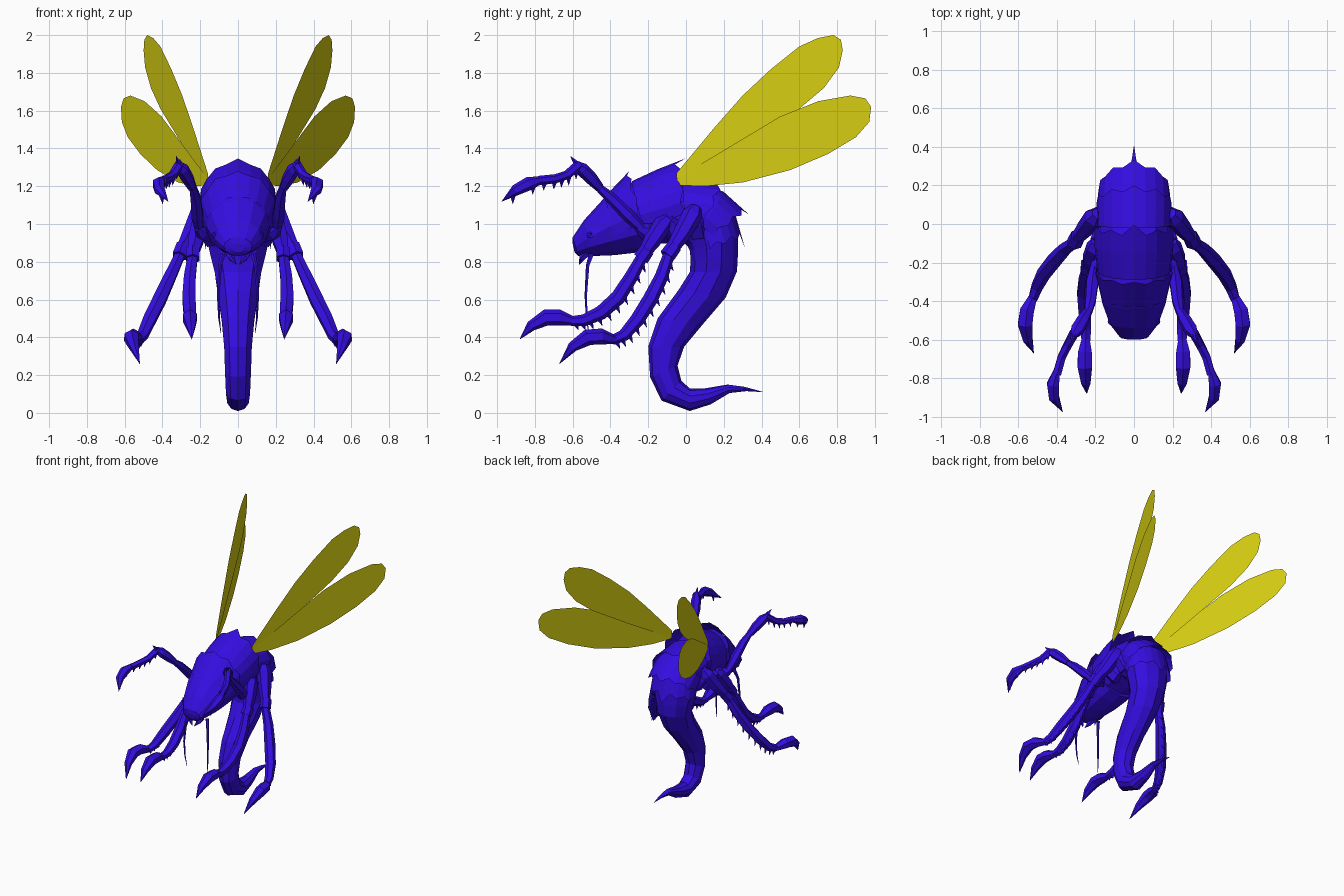
import bpy, bmesh
from math import sin, cos, pi, radians
from mathutils import Vector as V


def material(name, rgb):
    m = bpy.data.materials.new(name)
    m.diffuse_color = (*rgb, 1)
    return m


BLUE = material("blue_shell", (0.035, 0.004, 0.75))
YELLOW = material("yellow_wing", (0.68, 0.62, 0.006))


def finish(bm, name, mat=BLUE, mirror=False):
    bmesh.ops.recalc_face_normals(bm, faces=bm.faces)
    me = bpy.data.meshes.new(name)
    bm.to_mesh(me)
    bm.free()
    me.materials.append(mat)
    ob = bpy.data.objects.new(name, me)
    bpy.context.collection.objects.link(ob)
    if mirror:
        ob.modifiers.new("mirror", "MIRROR").use_mirror_merge = False
    return ob


def bridge(bm, rings, closed=True):
    """Join rings of points with quads, cap the ends of closed ones."""
    rows = [[bm.verts.new(p) for p in r] for r in rings]
    n = len(rows[0])
    for a, b in zip(rows, rows[1:]):
        for i in range(n if closed else n - 1):
            j = (i + 1) % n
            bm.faces.new((a[i], a[j], b[j], b[i]))
    if closed:
        bm.faces.new(rows[0])
        bm.faces.new(rows[-1])


def section(s, angles):
    """Ellipse between a back point and a belly point in the yz plane."""
    ty, tz, by, bz, w = s
    top, bot = V((0, ty, tz)), V((0, by, bz))
    c, a = (top + bot) / 2, (top - bot) / 2
    return [c + a * cos(t) + V((w * sin(t), 0, 0)) for t in angles]


def body(name, sections, n):
    bm = bmesh.new()
    ang = [2 * pi * i / n for i in range(n)]
    bridge(bm, [section(s, ang) for s in sections])
    return finish(bm, name)


def plate(name, sections, spike, teeth=0.025):
    """Open armour arch with a toothed rear edge and a central spike."""
    bm = bmesh.new()
    ang = [radians(a) for a in range(-108, 109, 18)]
    rings = [section(s, ang) for s in sections]
    for i, p in enumerate(rings[-1]):
        d = (p - rings[-2][i]).normalized()
        rings[-1][i] = p + d * (spike if i == 6 else teeth * (i % 2 == 0))
    bridge(bm, rings, False)
    return finish(bm, name)


def tube(bm, pts, n=6):
    """Tapered tube through (x, y, z, radius) points."""
    ps = [V(p[:3]) for p in pts]
    rings = []
    for i, p in enumerate(ps):
        t = (ps[min(i + 1, len(ps) - 1)] - ps[max(i - 1, 0)]).normalized()
        u = t.cross(V((1, 0, 0.01))).normalized()
        v = t.cross(u)
        r = max(pts[i][3], 0.001)
        rings.append([p + (u * cos(2 * pi * k / n) + v * sin(2 * pi * k / n)) * r for k in range(n)])
    bridge(bm, rings)


def spines(bm, pts, count, d, length=0.03):
    """Row of small backward thorns along the underside of a tube."""
    d = V(d).normalized()
    for k in range(count):
        f = (k + 0.5) / count * (len(pts) - 1)
        i = int(f)
        a, b = V(pts[i]), V(pts[i + 1])
        q = a.lerp(b, f - i)
        p, r = q.xyz, q.w
        tip = p + d * (r + length) + (b.xyz - a.xyz).normalized() * 0.012
        tube(bm, [(*(p + d * r * 0.5), 0.016), (*tip, 0)], 4)


def limb(name, segments, thorns):
    bm = bmesh.new()
    for s in segments:
        tube(bm, s)
    for idx, count, d in thorns:
        spines(bm, segments[idx], count, d)
    return finish(bm, name, mirror=True)


# Head, thorax and curled abdomen: (back y, z, belly y, z, half width)
body("head", [(-.60, .895, -.59, .85, .03), (-.60, .93, -.57, .83, .075),
              (-.54, 1.02, -.50, .83, .125), (-.44, 1.13, -.38, .835, .165),
              (-.35, 1.21, -.25, .85, .185), (-.25, 1.22, -.16, .87, .18)], 12)
body("thorax_and_abdomen", [
    (-.28, 1.20, -.2, .89, .175), (-.12, 1.25, -.08, .90, .185), (.03, 1.22, -.02, .91, .185),
    (.16, 1.18, 0, .89, .18), (.25, 1.06, .01, .88, .175), (.275, .93, .02, .86, .165),
    (.275, .84, .025, .81, .15), (.27, .75, .02, .745, .13), (.21, .61, -.04, .65, .112),
    (.09, .47, -.15, .50, .09), (-.01, .35, -.20, .35, .077), (-.045, .25, -.19, .19, .072),
    (-.025, .17, -.13, .065, .067), (.02, .13, .02, .01, .06), (.10, .13, .13, .045, .045),
    (.22, .15, .23, .105, .027), (.31, .138, .32, .115, .015), (.405, .112, .405, .11, .001)], 10)

# Overlapping armour plates
plate("head_crest", [(-.43, 1.145, -.35, .835, .168), (-.315, 1.265, -.2, .86, .2)], .02, .02)
plate("neck_plate", [(-.29, 1.225, -.2, .87, .19), (-.15, 1.29, -.08, .88, .205),
                     (-.06, 1.325, 0, .9, .205)], .06)
plate("back_plate_front", [(-.02, 1.24, 0, .9, .19), (.17, 1.215, .04, .89, .195)], .03)
plate("back_plate_middle", [(.13, 1.2, .02, .89, .185), (.2, 1.17, .03, .89, .19),
                            (.30, 1.08, .04, .88, .185)], .045)
plate("back_plate_rear", [(.25, 1.09, .03, .88, .175), (.29, .95, .03, .86, .178)], .085)

# Eyes, mandibles and hanging feelers
bm = bmesh.new()
bmesh.ops.create_icosphere(bm, subdivisions=1, radius=.024)
bmesh.ops.translate(bm, verts=bm.verts, vec=(.115, -.505, .94))
finish(bm, "eye", mirror=True)
bm = bmesh.new()
tube(bm, [(.05, -.52, .85, .022), (.035, -.55, .82, .018), (.008, -.565, .785, 0)], 5)
finish(bm, "mandible", mirror=True)
bm = bmesh.new()
tube(bm, [(.08, -.50, .84, .014), (.095, -.52, .78, .010), (.105, -.53, .62, .007),
          (.10, -.525, .5, .005), (.09, -.515, .42, .001)], 5)
finish(bm, "feeler", mirror=True)

# Three pairs of limbs: coxa, femur, shin and claw as (x, y, z, radius)
DOWN_BACK = (0, .6, -.8)
limb("raised_arm", [
    [(.14, -.17, .95, .05), (.19, -.22, .96, .045), (.215, -.26, .98, .02)],
    [(.205, -.23, .97, .025), (.215, -.30, 1.04, .035), (.225, -.40, 1.14, .03), (.24, -.47, 1.2, .02)],
    [(.24, -.455, 1.19, .024), (.265, -.50, 1.24, .034), (.295, -.55, 1.29, .036), (.32, -.585, 1.32, .018)],
    [(.31, -.565, 1.315, .026), (.345, -.63, 1.26, .024), (.375, -.69, 1.24, .024), (.40, -.78, 1.23, .025)],
    [(.40, -.76, 1.235, .018), (.42, -.83, 1.215, .036), (.415, -.90, 1.18, .03), (.37, -.975, 1.12, 0)],
], [(2, 4, (.2, -.6, .8)), (3, 5, (0, .2, -1)), (4, 2, (0, .2, -1))])
limb("middle_leg", [
    [(.12, -.03, .92, .06), (.17, -.07, .98, .055), (.2, -.1, 1.02, .035)],
    [(.195, -.09, 1.03, .03), (.2, -.12, 1.0, .05), (.225, -.18, .91, .046), (.24, -.225, .84, .032)],
    [(.24, -.205, .865, .04), (.24, -.24, .815, .042)],
    [(.24, -.23, .83, .03), (.255, -.29, .72, .036), (.26, -.36, .61, .04),
     (.255, -.45, .53, .038), (.25, -.54, .49, .032), (.25, -.61, .485, .026)],
    [(.25, -.59, .485, .022), (.255, -.67, .505, .042), (.255, -.74, .505, .043),
     (.25, -.82, .46, .028), (.245, -.88, .39, 0)],
], [(3, 10, DOWN_BACK)])
limb("rear_leg", [
    [(.12, .06, .95, .06), (.17, .05, 1.02, .055), (.2, .04, 1.07, .03)],
    [(.19, .055, 1.09, .03), (.205, .035, 1.05, .055), (.25, -.02, .95, .048), (.30, -.08, .86, .032)],
    [(.29, -.06, .885, .04), (.31, -.1, .83, .042)],
    [(.305, -.09, .84, .03), (.36, -.13, .72, .036), (.415, -.19, .60, .04),
     (.47, -.26, .49, .038), (.505, -.33, .41, .032), (.525, -.39, .385, .026)],
    [(.52, -.37, .385, .022), (.555, -.45, .405, .042), (.565, -.52, .40, .043),
     (.55, -.60, .35, .028), (.52, -.67, .26, 0)],
], [(3, 10, DOWN_BACK)])


# Thin wings: side outline (y, z) leaning outward toward the tip
def wing(name, outline, lean):
    bm = bmesh.new()
    bm.faces.new([bm.verts.new((.16 + lean * (y + .05), y, z)) for y, z in outline])
    finish(bm, name, YELLOW, True)


wing("upper_wing", [(-.05, 1.27), (.15, 1.51), (.3, 1.68), (.45, 1.82), (.6, 1.94), (.7, 1.985),
                    (.78, 2.0), (.82, 1.975), (.83, 1.92), (.81, 1.83), (.73, 1.72), (.6, 1.61),
                    (.3, 1.42), (.1, 1.3), (-.05, 1.21)], .386)
wing("lower_wing", [(-.05, 1.24), (.1, 1.33), (.3, 1.45), (.5, 1.57), (.7, 1.65), (.87, 1.68),
                    (.95, 1.665), (.98, 1.62), (.97, 1.54), (.9, 1.46), (.75, 1.37), (.55, 1.285),
                    (.3, 1.22), (.1, 1.2), (-.04, 1.205)], .446)
